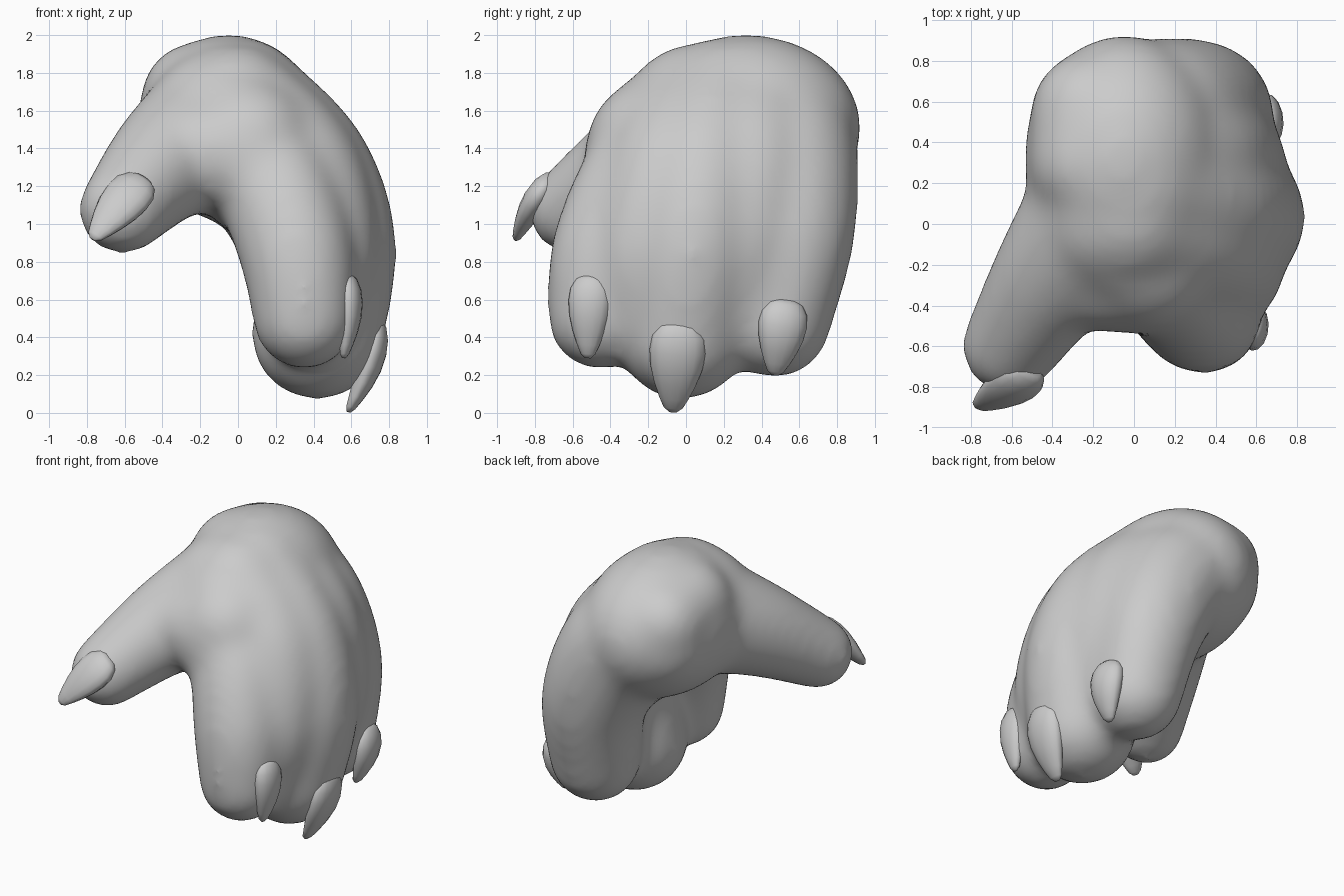
import bpy, bmesh, math
from mathutils import Vector, Matrix

if "Cube" in bpy.data.objects:
    bpy.data.objects.remove(bpy.data.objects["Cube"])


def finish(name, bm):
    me = bpy.data.meshes.new(name)
    bm.to_mesh(me)
    bm.free()
    ob = bpy.data.objects.new(name, me)
    bpy.context.collection.objects.link(ob)
    for p in me.polygons:
        p.use_smooth = True
    return ob


def spline(pts, t):
    """Catmull-Rom through (x, y, z, radius) points, t in 0..1."""
    s = t * (len(pts) - 1)
    i = min(int(s), len(pts) - 2)
    u = s - i
    a, b, c, d = (Vector(pts[min(max(k, 0), len(pts) - 1)]) for k in range(i - 1, i + 3))
    return 0.5 * (2*b + (c - a)*u + (2*a - 5*b + 4*c - d)*u*u + (3*b - a - 3*c + d)*u**3)


def limb(bm, pts, steps=24):
    for k in range(steps + 1):
        x, y, z, r = spline(pts, k / steps)
        bmesh.ops.create_icosphere(bm, subdivisions=3, radius=r,
                                   matrix=Matrix.Translation((x, y, z)))


# Fleshy paw: palm, three fingers and thumb fused into one skin
bm = bmesh.new()
bmesh.ops.create_icosphere(bm, subdivisions=4, radius=1, matrix=Matrix.Translation(
    (-0.05, 0.32, 1.51)) @ Matrix.Diagonal((0.49, 0.61, 0.495, 1)))
limb(bm, [(-0.08, 0.10, 1.56, 0.36), (0.17, -0.22, 1.25, 0.33),
          (0.31, -0.41, 0.85, 0.31), (0.35, -0.46, 0.50, 0.275)])      # front finger
limb(bm, [(0.00, 0.20, 1.59, 0.40), (0.34, 0.10, 1.29, 0.37),
          (0.48, 0.04, 0.88, 0.365), (0.42, -0.02, 0.42, 0.355)])      # middle finger
limb(bm, [(-0.14, 0.50, 1.50, 0.38), (0.13, 0.52, 1.36, 0.395),
          (0.33, 0.55, 0.95, 0.35), (0.38, 0.47, 0.48, 0.30)])         # back finger
limb(bm, [(-0.08, 0.13, 1.52, 0.42), (-0.37, -0.23, 1.33, 0.32),
          (-0.61, -0.60, 1.075, 0.24)])                                # thumb
limb(bm, [(-0.21, 0.55, 1.62, 0.30), (-0.21, 0.30, 1.66, 0.31)], 6)    # wrist stump
limb(bm, [(-0.02, 0.05, 1.58, 0.38), (0.30, -0.07, 1.28, 0.36),
          (0.44, -0.20, 0.88, 0.305), (0.42, -0.25, 0.56, 0.25)])      # front web
limb(bm, [(-0.04, 0.35, 1.58, 0.40), (0.27, 0.33, 1.31, 0.38),
          (0.43, 0.30, 0.92, 0.32), (0.42, 0.25, 0.52, 0.26)])         # back web
limb(bm, [(-0.30, -0.20, 1.37, 0.30), (-0.09, -0.25, 1.38, 0.29),
          (0.14, -0.24, 1.27, 0.31)], 12)                              # thumb web
limb(bm, [(-0.10, 0.04, 1.54, 0.39), (0.05, -0.15, 1.40, 0.385)], 8)   # palm front
limb(bm, [(0.12, -0.10, 1.20, 0.30), (0.12, 0.45, 1.20, 0.30)], 8)     # palm hollow
paw = finish("paw", bm)
m = paw.modifiers.new("fuse", 'REMESH')
m.mode = 'VOXEL'
m.voxel_size = 0.035
m.use_smooth_shade = True
m = paw.modifiers.new("soften", 'SMOOTH')
m.factor = 0.5
m.iterations = 30


# Claws: bowed, pointed flattened lofts
def claw(name, base, tip, out, width, thick, bow):
    base, tip, out = Vector(base), Vector(tip), Vector(out)
    axis = (tip - base).normalized()
    out = (out - axis * out.dot(axis)).normalized()
    side = axis.cross(out)
    profile = [(0, .4), (.05, .7), (.17, .94), (.32, 1), (.5, .92),
               (.68, .74), (.84, .52), (.95, .34), (1, .14)]
    n = 14
    bm = bmesh.new()
    rings = []
    for t, s in profile:
        c = base.lerp(tip, t) + out * bow * math.sin(math.pi * t)
        rings.append([bm.verts.new(c + side * math.cos(a) * width * s / 2
                                   + out * math.sin(a) * thick * s / 2)
                      for a in (2 * math.pi * k / n for k in range(n))])
    for r, q in zip(rings, rings[1:]):
        for k in range(n):
            bm.faces.new((r[k], r[(k+1) % n], q[(k+1) % n], q[k]))
    bm.faces.new(rings[0][::-1])
    bm.faces.new(rings[-1])
    bmesh.ops.recalc_face_normals(bm, faces=bm.faces)
    finish(name, bm)


claw("front_finger_claw", (0.58, -0.50, 0.73), (0.56, -0.52, 0.29), (1, -0.1, 0), 0.23, 0.14, 0.02)
claw("middle_finger_claw", (0.74, -0.03, 0.49), (0.585, -0.07, 0.005), (1, 0, 0), 0.30, 0.15, 0.03)
claw("back_finger_claw", (0.65, 0.53, 0.60), (0.60, 0.47, 0.20), (1, 0.1, 0), 0.26, 0.15, 0.03)
claw("thumb_claw", (-0.50, -0.72, 1.24), (-0.77, -0.90, 0.92), (-0.25, -1, 0.35), 0.26, 0.14, 0.01)
